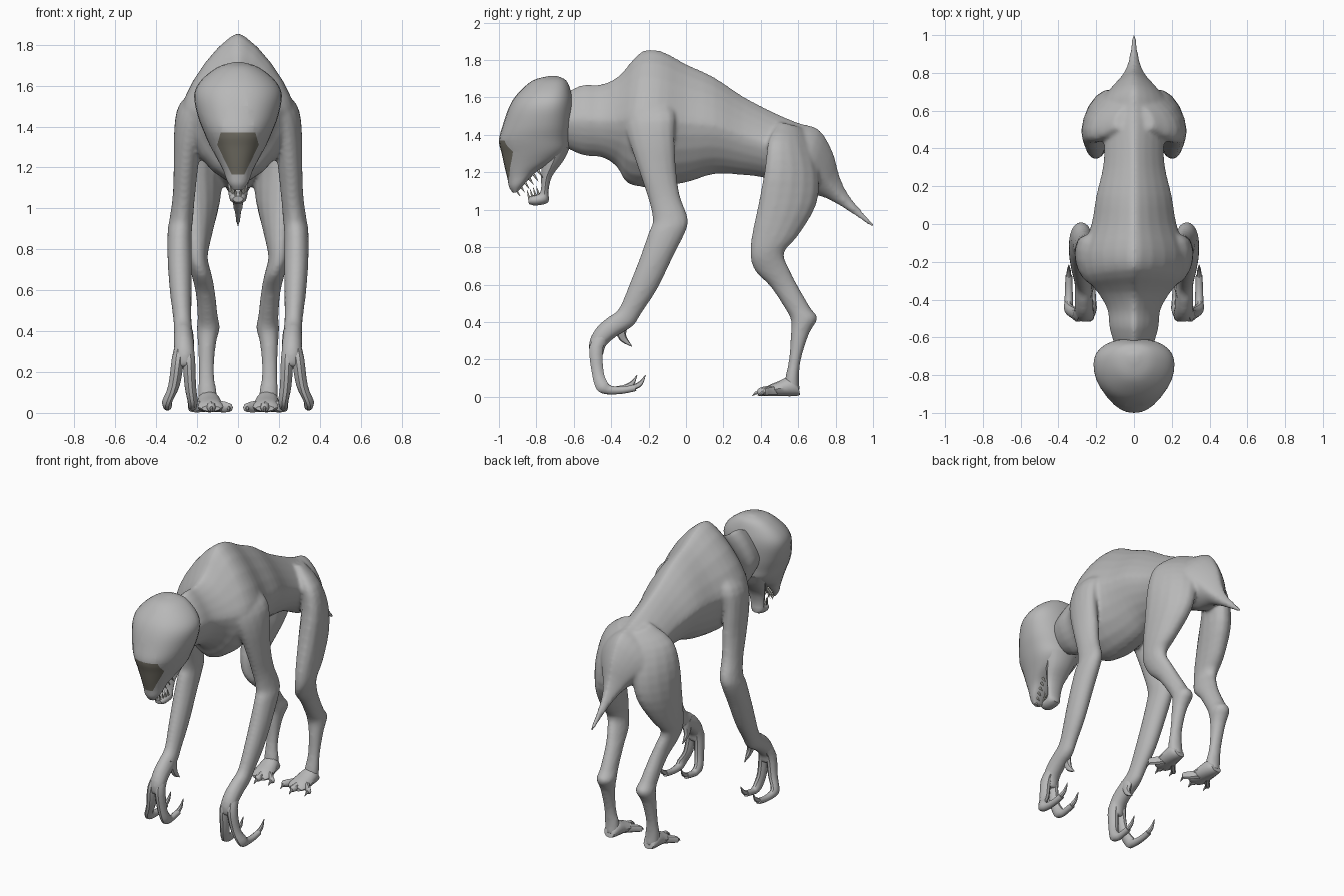
import bpy, bmesh, math
from mathutils import Vector


def material(name, rgb):
    m = bpy.data.materials.new(name)
    m.diffuse_color = (*rgb, 1)
    return m


SKIN = material("grey skin", (0.48, 0.48, 0.48))
FACE = material("dark muzzle", (0.17, 0.16, 0.13))
TOOTH = material("ivory teeth", (0.75, 0.74, 0.68))


def spline(rows, steps):
    """Catmull-Rom interpolation through the station rows."""
    rows = [list(r) + [0] * (7 - len(r)) for r in rows]
    out = []
    for i in range(len(rows) - 1):
        a, b = rows[max(i - 1, 0)], rows[i]
        c, d = rows[i + 1], rows[min(i + 2, len(rows) - 1)]
        for k in range(steps):
            t = k / steps
            out.append([0.5 * (2 * q + (r - p) * t + (2 * p - 5 * q + 4 * r - s) * t * t
                               + (3 * q - p - 3 * r + s) * t ** 3)
                        for p, q, r, s in zip(a, b, c, d)])
    return out + [rows[-1]]


def finish(bm, name, mirror, mats, angle=40):
    bmesh.ops.recalc_face_normals(bm, faces=bm.faces)
    mesh = bpy.data.meshes.new(name)
    bm.to_mesh(mesh)
    bm.free()
    for m in mats:
        mesh.materials.append(m)
    ob = bpy.data.objects.new(name, mesh)
    bpy.context.collection.objects.link(ob)
    bpy.ops.object.select_all(action='DESELECT')
    ob.select_set(True)
    bpy.context.view_layer.objects.active = ob
    bpy.ops.object.shade_smooth_by_angle(angle=math.radians(angle))
    if mirror:
        ob.modifiers.new("Mirror", 'MIRROR').use_mirror_merge = False
    return ob


def loft(name, rows, sides=14, steps=3, mirror=False, ridge=1.0, keel=1.0, egg=0.0,
         mats=(SKIN,), patch=()):
    """Rows: (y, z) of one edge, (y, z) of the opposite edge, x centre, half width, sideways lean."""
    bm = bmesh.new()
    rings = []
    for ya, za, yb, zb, x, w, lean in spline(rows, steps):
        w = max(w, 0.001)
        ring = []
        for i in range(sides):
            a = 2 * math.pi * i / sides
            c, s = math.cos(a), math.sin(a)
            p = ridge if s > 0 else keel
            u = math.copysign(abs(c) ** p, c)
            v = math.copysign(abs(s) ** p, s)
            v -= egg * (1 - v * v)            # moves the widest point to the second edge
            f = (1 + v) / 2
            ring.append(bm.verts.new((x + w * u + lean * v, yb + (ya - yb) * f, zb + (za - zb) * f)))
        rings.append(ring)
    for r, q in zip(rings, rings[1:]):
        for i in range(sides):
            j = (i + 1) % sides
            bm.faces.new((r[i], r[j], q[j], q[i]))
    bm.faces.new(rings[0])
    bm.faces.new(rings[-1])
    # Cut the outline of a painted patch into the front and colour its inside
    for co, no in patch:
        near = [f for f in bm.faces if f.calc_center_median().y < -.86]
        geom = near + list({e for f in near for e in f.edges}) + list({v for f in near for v in f.verts})
        bmesh.ops.bisect_plane(bm, geom=geom, plane_co=co, plane_no=no, dist=1e-5)
    if patch:
        for f in bm.faces:
            c = f.calc_center_median()
            if c.y < -.86 and all((c - Vector(co)).dot(Vector(no)) < 0 for co, no in patch):
                f.material_index = 1
    return finish(bm, name, mirror, mats)


# Torso from neck to tail tip, with a raised spine
torso = loft("body", [
    (-.66, 1.62, -.64, 1.33, 0, .10), (-.55, 1.67, -.55, 1.29, 0, .13),
    (-.46, 1.67, -.45, 1.28, 0, .14), (-.36, 1.715, -.37, 1.23, 0, .19),
    (-.24, 1.845, -.31, 1.14, 0, .26), (-.13, 1.848, -.18, 1.12, 0, .275),
    (0, 1.78, 0, 1.145, 0, .225), (.15, 1.71, .15, 1.19, 0, .20),
    (.30, 1.61, .30, 1.185, 0, .165), (.45, 1.53, .42, 1.17, 0, .16),
    (.60, 1.465, .52, 1.13, 0, .185), (.71, 1.43, .60, 1.09, 0, .17),
    (.785, 1.31, .67, 1.08, 0, .115), (.825, 1.17, .74, 1.065, 0, .066),
    (.885, 1.06, .84, 1.01, 0, .03), (1.01, .92, .995, .905, 0, .009)],
    sides=24, ridge=1.5, keel=1.2)

# Front limb from shoulder to palm
front = loft("front_leg", [
    (-.27, 1.61, -.13, 1.64, .12, .04), (-.33, 1.50, -.06, 1.52, .205, .075, -.025),
    (-.31, 1.38, -.06, 1.39, .245, .066, -.015), (-.25, 1.20, -.05, 1.20, .255, .06),
    (-.20, 1.05, -.03, 1.07, .265, .055), (-.178, .94, .01, .96, .277, .058),
    (-.20, .88, .002, .89, .285, .06), (-.245, .75, -.068, .75, .285, .06),
    (-.30, .61, -.15, .58, .28, .054), (-.36, .47, -.235, .45, .272, .045),
    (-.42, .425, -.28, .38, .268, .047), (-.48, .37, -.36, .33, .265, .05),
    (-.517, .30, -.43, .27, .262, .05), (-.517, .23, -.44, .21, .26, .045)], mirror=True)

# Hind limb from hip to ankle, the thigh leaning in towards the tail
hind = loft("hind_leg", [
    (.50, 1.47, .62, 1.44, .06, .04, .02), (.44, 1.37, .66, 1.35, .135, .08, .05),
    (.42, 1.22, .71, 1.20, .172, .088, .055), (.385, 1.03, .70, 1.03, .182, .088, .035),
    (.35, .86, .60, .86, .197, .068, .01), (.343, .75, .525, .77, .20, .052),
    (.37, .67, .555, .68, .178, .05), (.45, .59, .60, .59, .16, .048),
    (.53, .47, .67, .47, .148, .05), (.56, .41, .705, .42, .145, .057),
    (.56, .34, .66, .34, .152, .045), (.55, .20, .615, .20, .155, .038),
    (.53, .10, .605, .10, .15, .047), (.52, .04, .61, .03, .145, .048)], mirror=True)

# Weld torso and limbs into one continuous skin
bpy.ops.object.select_all(action='DESELECT')
for ob in (front, hind, torso):
    ob.select_set(True)
    bpy.context.view_layer.objects.active = ob
bpy.ops.object.convert(target='MESH')
bpy.ops.object.join()
body = bpy.context.view_layer.objects.active
body.name = "body"
weld = body.modifiers.new("Weld skin", 'REMESH')
weld.mode, weld.voxel_size, weld.use_smooth_shade = 'VOXEL', .011, True
soften = body.modifiers.new("Soften joins", 'SMOOTH')
soften.factor, soften.iterations = .5, 8

# Skull with a dark muzzle patch cut into its front
outline = [((0, 0, 1.37), (0, 0, 1)), ((0, 0, 1.165), (0, 0, -1))]
for s in (-1, 1):
    outline += [((s * .102, 0, 1.31), (s * .06, 0, .017)), ((s * .102, 0, 1.31), (s * .145, 0, -.072))]
loft("skull", [
    (-.73, 1.715, -.69, 1.715, 0, .02), (-.82, 1.69, -.64, 1.69, 0, .10),
    (-.90, 1.62, -.615, 1.63, 0, .18), (-.945, 1.55, -.605, 1.56, 0, .214),
    (-.98, 1.45, -.61, 1.46, 0, .198), (-1.0, 1.37, -.62, 1.38, 0, .168),
    (-.985, 1.30, -.63, 1.32, 0, .14), (-.97, 1.23, -.68, 1.27, 0, .108),
    (-.955, 1.17, -.79, 1.21, 0, .075), (-.945, 1.12, -.86, 1.14, 0, .052),
    (-.925, 1.09, -.90, 1.095, 0, .025)],
    sides=32, steps=4, egg=.2, ridge=.9, mats=(SKIN, FACE), patch=outline)

# Hanging lower jaw
loft("lower_jaw", [
    (-.74, 1.34, -.62, 1.33, 0, .11), (-.77, 1.24, -.655, 1.26, 0, .085),
    (-.775, 1.17, -.715, 1.18, 0, .06), (-.775, 1.11, -.735, 1.10, 0, .048),
    (-.79, 1.085, -.735, 1.04, 0, .045), (-.83, 1.075, -.80, 1.022, 0, .04),
    (-.845, 1.06, -.84, 1.03, 0, .025)])

# Teeth along the upper and lower jaw
bm = bmesh.new()


def tooth(base, tip, r):
    d = Vector(tip) - Vector(base)
    m = Vector((0, 0, 1)).rotation_difference(d).to_matrix().to_4x4()
    m.translation = (Vector(base) + Vector(tip)) / 2
    bmesh.ops.create_cone(bm, cap_ends=True, segments=6, radius1=r, radius2=.001,
                          depth=d.length, matrix=m)


for i in range(6):
    t = i / 5
    x, y, z = .016 + .042 * t, -.91 + .12 * t, 1.108 + .10 * t
    tooth((x, y, z), (x, y + .024, z - .036), .008)
for i in range(4):
    t = i / 3
    x, y = .012 + .024 * t, -.838 + .05 * t
    tooth((x, y, 1.062 + .02 * t), (x, y - .012, 1.105 + .02 * t), .007)
finish(bm, "teeth", True, (TOOTH,), 30)

# Two long curled fingers with claws
for name, x0, x1, dy in (("outer_finger", .28, .345, 0), ("inner_finger", .245, .222, -.045)):
    mid = (x0 + x1) / 2
    loft(name, [
        (-.46, .37, -.38, .34, x0, .022), (-.517, .27, -.44, .27, x0 + .2 * (x1 - x0), .03),
        (-.505, .13, -.44, .14, mid, .028), (-.48, .04, -.42, .08, x1, .025),
        (-.43, .013, -.40, .06, x1, .023), (-.34 + dy, .015, -.34 + dy, .055, x1, .02),
        (-.265 + dy, .03, -.28 + dy, .065, x1, .018)], sides=10, mirror=True)
    loft(name + "_claw", [
        (-.28 + dy, .035, -.29 + dy, .062, x1, .014), (-.235 + dy, .06, -.25 + dy, .082, x1, .01),
        (-.215 + dy, .115, -.22 + dy, .115, x1, .002)], sides=8, mirror=True)
loft("thumb", [
    (-.40, .42, -.31, .38, .245, .025), (-.375, .34, -.32, .34, .235, .02),
    (-.345, .295, -.315, .315, .23, .014), (-.29, .268, -.29, .275, .23, .002)],
    sides=8, mirror=True)

# Foot with three spread, clawed toes
loft("foot", [
    (.60, .06, .61, .01, .145, .035), (.56, .11, .58, .003, .145, .052),
    (.50, .085, .50, .003, .14, .062), (.44, .06, .44, .003, .135, .065),
    (.41, .035, .41, .008, .133, .045)], sides=12, mirror=True)
for name, x0, x1, y1 in (("inner_toe", .11, .045, .415), ("middle_toe", .135, .13, .385),
                         ("outer_toe", .165, .225, .415)):
    ym = (.49 + y1) / 2
    loft(name, [
        (.49, .06, .49, .004, x0, .028), (ym, .058, ym, .003, (x0 + x1) / 2, .025),
        (y1 + .01, .048, y1 + .01, .004, x1, .02), (y1 - .005, .033, y1, .01, x1, .008)],
        sides=8, mirror=True)
    loft(name + "_claw", [
        (y1 + .01, .036, y1 + .01, .014, x1, .011), (y1 - .015, .028, y1 - .01, .01, x1, .007),
        (y1 - .032, .005, y1 - .03, .004, x1, .002)], sides=6, mirror=True)
